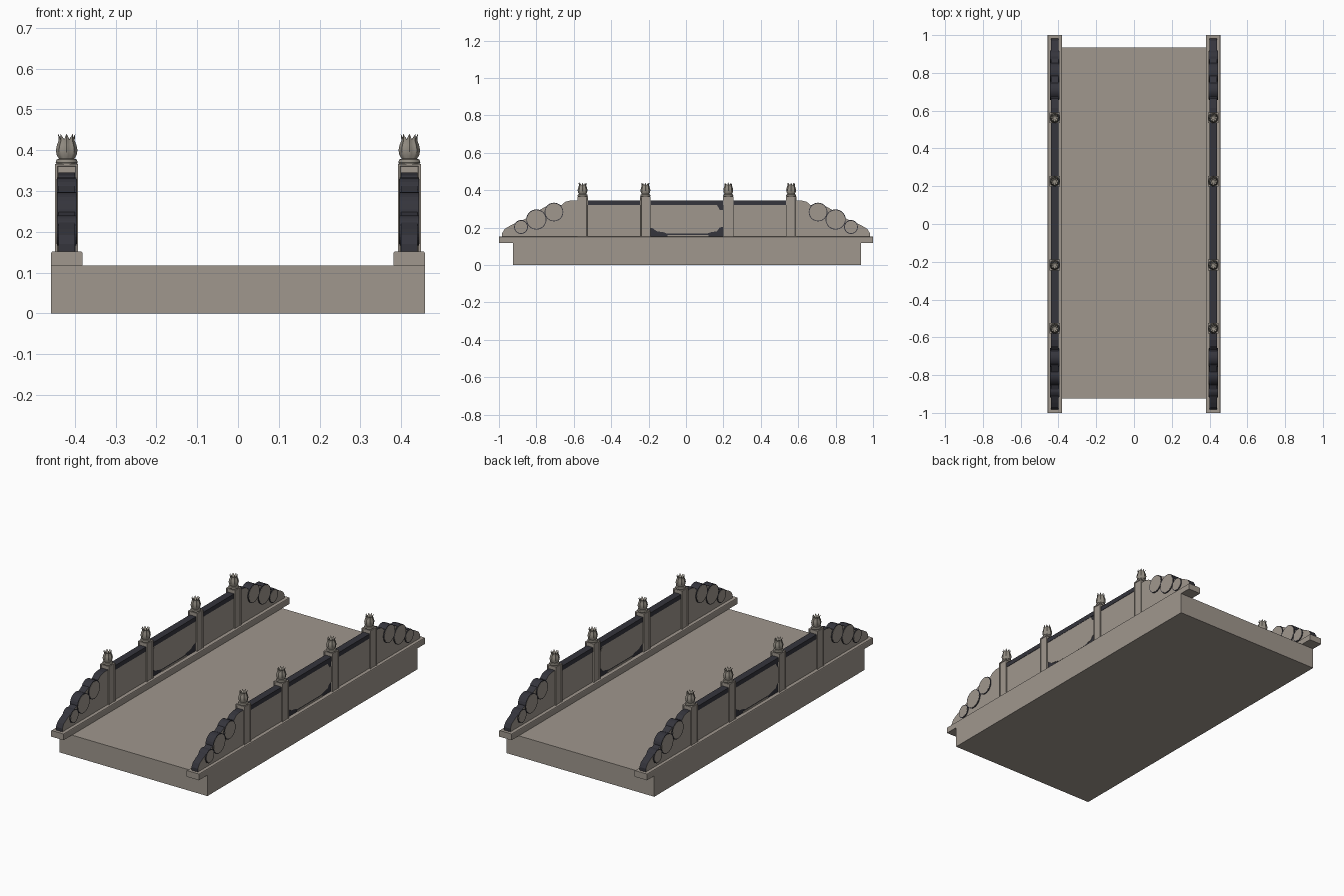
import bpy, bmesh, math
from mathutils import Vector

if "Cube" in bpy.data.objects:
    bpy.data.objects.remove(bpy.data.objects["Cube"])


def mat(name, col):
    m = bpy.data.materials.new(name)
    m.diffuse_color = (*col, 1)
    m.use_nodes = True
    m.node_tree.nodes["Principled BSDF"].inputs["Base Color"].default_value = m.diffuse_color
    return m


STONE = mat("warm grey stone", (0.35, 0.31, 0.27))
DARK = mat("dark slate", (0.035, 0.035, 0.045))
BUD = mat("weathered stone", (0.29, 0.265, 0.225))


def finish(bm, name, mats, smooth=False):
    bmesh.ops.recalc_face_normals(bm, faces=bm.faces[:])
    me = bpy.data.meshes.new(name)
    bm.to_mesh(me)
    bm.free()
    for m in mats:
        me.materials.append(m)
    ob = bpy.data.objects.new(name, me)
    bpy.context.collection.objects.link(ob)
    if smooth:
        bpy.context.view_layer.objects.active = ob
        ob.select_set(True)
        bpy.ops.object.shade_smooth_by_angle(angle=math.radians(40))
        ob.select_set(False)
    return ob


def box_bm(x0, x1, y0, y1, z0, z1):
    bm = bmesh.new()
    bmesh.ops.create_cube(bm, size=1)
    for v in bm.verts:
        v.co = Vector(((x0 + x1) / 2 + v.co.x * (x1 - x0),
                       (y0 + y1) / 2 + v.co.y * (y1 - y0),
                       (z0 + z1) / 2 + v.co.z * (z1 - z0)))
    return bm


def box(name, m, *dims):
    return finish(box_bm(*dims), name, [m])


def slab(name, pts, xc, width, mats):
    """Extrude a y-z outline along x; side faces use material 0, rim the last one."""
    bm = bmesh.new()
    f = bm.faces.new([bm.verts.new((xc - width / 2, y, z)) for y, z in pts])
    r = bmesh.ops.extrude_face_region(bm, geom=[f])
    vs = [g for g in r["geom"] if isinstance(g, bmesh.types.BMVert)]
    bmesh.ops.translate(bm, verts=vs, vec=(width, 0, 0))
    bm.normal_update()
    for g in bm.faces:
        if abs(g.normal.x) < 0.9:
            g.material_index = len(mats) - 1
    return finish(bm, name, mats)


def circle(y, z, r, n=28):
    return [(y + r * math.cos(2 * math.pi * i / n), z + r * math.sin(2 * math.pi * i / n))
            for i in range(n)]


def post(name, x, y):
    bm = box_bm(x - 0.028, x + 0.028, y - 0.028, y + 0.028, 0.145, 0.366)
    bm.normal_update()
    sides = [f for f in bm.faces if abs(f.normal.z) < 0.5]
    bmesh.ops.inset_individual(bm, faces=sides, thickness=0.007, depth=0)
    bmesh.ops.inset_individual(bm, faces=sides, thickness=0.002, depth=-0.003)
    finish(bm, name, [STONE])


def bud(name, x, y):
    # profile: radius, height, petal ripple, tip ripple
    prof = [(0.024, 0.364, 0, 0), (0.027, 0.370, 0, 0), (0.025, 0.377, 0, 0),
            (0.019, 0.379, 0, 0), (0.023, 0.388, 0.06, 0), (0.0245, 0.400, 0.08, 0),
            (0.022, 0.413, 0.08, 0), (0.018, 0.424, 0.08, 0),
            (0.019, 0.433, 0.12, 0.007), (0.014, 0.428, 0.1, 0.003), (0.006, 0.422, 0, 0)]
    n = 32
    bm = bmesh.new()
    rings = []
    for r, z, p, t in prof:
        ring = []
        for i in range(n):
            a = 2 * math.pi * i / n
            c = math.cos(8 * a)
            rr = r * (1 + p * c)
            ring.append(bm.verts.new((x + rr * math.cos(a), y + rr * math.sin(a), z + t * c)))
        rings.append(ring)
    for a, b in zip(rings, rings[1:]):
        for i in range(n):
            j = (i + 1) % n
            bm.faces.new((a[i], a[j], b[j], b[i]))
    bm.faces.new(rings[0])
    bm.faces.new(rings[-1])
    finish(bm, name, [BUD], True)


# deck
box("deck", STONE, -0.458, 0.458, -0.925, 0.935, 0, 0.117)

POSTS = [-0.553, -0.217, 0.226, 0.562]
WING = [(0.57, 0.15), (0.57, 0.345), (0.615, 0.345), (0.645, 0.338), (0.665, 0.32),
        (0.75, 0.312), (0.80, 0.285), (0.85, 0.25), (0.885, 0.235), (0.915, 0.222),
        (0.945, 0.207), (0.97, 0.192), (0.983, 0.17), (0.983, 0.15)]
DRUMS = [(0.706, 0.283, 0.050), (0.80, 0.243, 0.054), (0.882, 0.203, 0.037)]

for s, side in ((-1, "left"), (1, "right")):
    xc = s * 0.42
    # kerb with softened top edges
    bm = box_bm(min(s * 0.381, s * 0.458), max(s * 0.381, s * 0.458), -1, 1, 0.117, 0.152)
    es = [e for e in bm.edges if all(v.co.z > 0.15 for v in e.verts)
          and abs(e.verts[0].co.x - e.verts[1].co.x) < 1e-4]
    bmesh.ops.bevel(bm, geom=es, offset=0.005, segments=2, affect='EDGES', profile=0.5)
    finish(bm, side + "_kerb", [STONE])

    # top rail
    box(side + "_rail", DARK, xc - 0.02, xc + 0.02, -0.58, 0.58, 0.32, 0.345)

    # posts with flower bud tops
    for i, y in enumerate(POSTS):
        post(f"{side}_post_{i + 1}", xc, y)
        bud(f"{side}_post_bud_{i + 1}", xc, y)

    # outer panels
    for i in (0, 2):
        box(f"{side}_panel_{i + 1}", STONE, xc - 0.018, xc + 0.018,
            POSTS[i], POSTS[i + 1], 0.15, 0.322)
    # middle panel: dark core, light faces with scalloped lower corners
    box(side + "_middle_core", DARK, xc - 0.0165, xc + 0.0165, POSTS[1], POSTS[2], 0.15, 0.322)
    outline = [(-0.21, 0.322), (-0.21, 0.202), (-0.18, 0.197), (-0.155, 0.18), (-0.12, 0.175),
               (-0.10, 0.167), (0.11, 0.167), (0.135, 0.175), (0.165, 0.18), (0.18, 0.2),
               (0.215, 0.207), (0.215, 0.29), (0.18, 0.295), (0.165, 0.322)]
    slab(side + "_middle_face", [(y * s, z) for y, z in outline], xc, 0.037, [STONE])
    box(side + "_middle_sill", STONE, xc - 0.0185, xc + 0.0185, -0.1, 0.12, 0.15, 0.161)

    # end wings with scroll drums
    for e, end in ((-1, "front"), (1, "back")):
        slab(f"{side}_{end}_wing", [(y * e, z) for y, z in WING], xc, 0.04, [STONE, DARK])
        for i, (y, z, r) in enumerate(DRUMS):
            slab(f"{side}_{end}_drum_{i + 1}", circle(y * e, z, r), xc, 0.048, [DARK])
            slab(f"{side}_{end}_drum_face_{i + 1}", circle(y * e, z, r - 0.004), xc, 0.050, [STONE])
